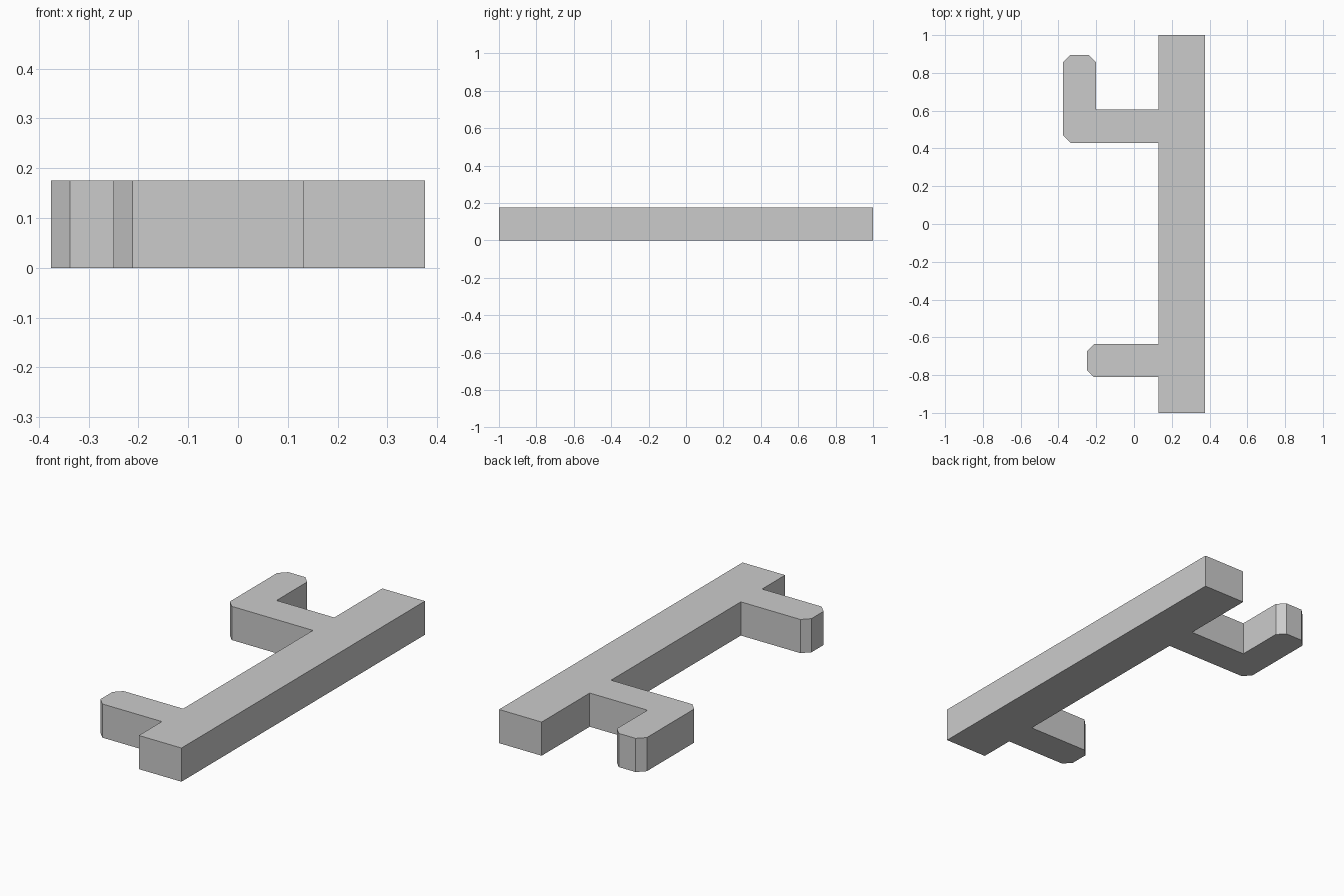
import bpy
import bmesh

cube = bpy.data.objects.get("Cube")
if cube:
    bpy.data.objects.remove(cube, do_unlink=True)

HEIGHT = 0.175
CUT = 0.038  # corner chamfer

grey = bpy.data.materials.new("plain grey")
grey.use_nodes = True
colour = (0.6, 0.6, 0.6, 1)
grey.diffuse_color = colour
grey.node_tree.nodes["Principled BSDF"].inputs["Base Color"].default_value = colour


def toward(a, b, dist):
    """Point at a given distance from a on the way to b."""
    dx, dy = b[0] - a[0], b[1] - a[1]
    length = (dx * dx + dy * dy) ** 0.5
    return (a[0] + dx * dist / length, a[1] + dy * dist / length)


def extruded_outline(name, corners, height):
    """Extrude a counter-clockwise outline of (x, y, chamfered) corners."""
    points = []
    for i, corner in enumerate(corners):
        if corner[2]:
            points.append(toward(corner, corners[i - 1], CUT))
            points.append(toward(corner, corners[(i + 1) % len(corners)], CUT))
        else:
            points.append(corner[:2])
    bm = bmesh.new()
    base = bm.faces.new([bm.verts.new((x, y, 0)) for x, y in points])
    top = bmesh.ops.extrude_face_region(bm, geom=[base], use_keep_orig=True)
    verts = [v for v in top["geom"] if isinstance(v, bmesh.types.BMVert)]
    bmesh.ops.translate(bm, verts=verts, vec=(0, 0, height))
    bmesh.ops.recalc_face_normals(bm, faces=bm.faces)
    mesh = bpy.data.meshes.new(name)
    bm.to_mesh(mesh)
    bm.free()
    mesh.materials.append(grey)
    obj = bpy.data.objects.new(name, mesh)
    bpy.context.collection.objects.link(obj)
    return obj


bar = [(0.13, -1, False), (0.375, -1, False), (0.375, 1, False), (0.13, 1, False)]
# L-shaped hook near the back end, chamfered on its outer corners
hook = [(0.13, 0.605, False), (-0.202, 0.605, False), (-0.202, 0.895, True),
        (-0.375, 0.895, True), (-0.375, 0.43, True), (0.13, 0.43, False)]
# Straight stub near the front end
stub = [(0.13, -0.636, False), (-0.25, -0.636, True),
        (-0.25, -0.811, True), (0.13, -0.811, False)]

extruded_outline("bar_with_hook_and_stub", bar + hook + stub, HEIGHT)
